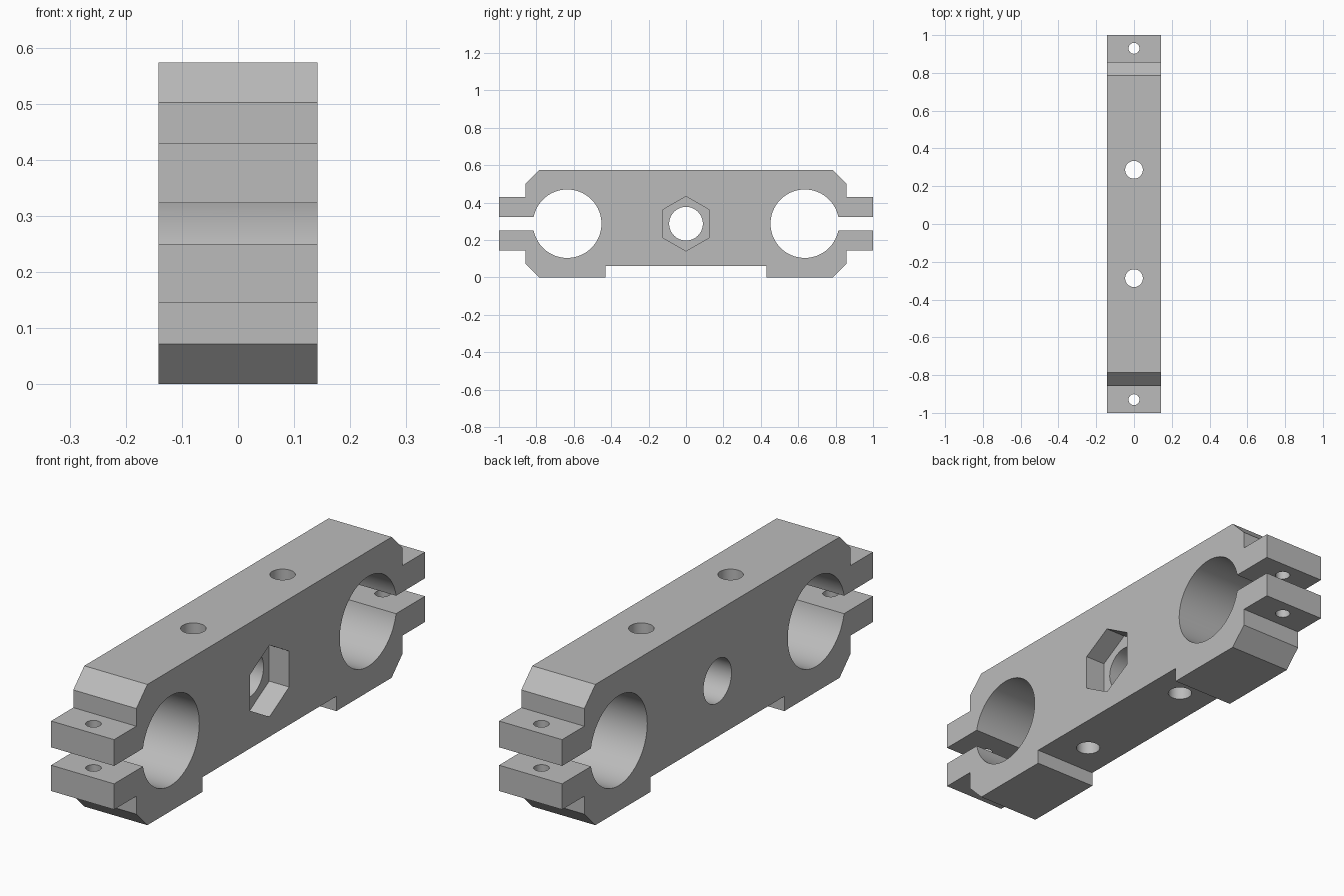
import bpy, bmesh, math
from mathutils import Matrix

cube = bpy.data.objects.get("Cube")
if cube:
    bpy.data.objects.remove(cube, do_unlink=True)

HALF_W = 0.142      # half thickness along x
MID = 0.287         # height of the bore axis
TOP = 0.573

grey = bpy.data.materials.new("plain grey")
grey.use_nodes = True
colour = (0.5, 0.5, 0.5, 1)
grey.diffuse_color = colour
grey.node_tree.nodes["Principled BSDF"].inputs["Base Color"].default_value = colour


def make_object(name, bm):
    bmesh.ops.recalc_face_normals(bm, faces=bm.faces)
    mesh = bpy.data.meshes.new(name)
    bm.to_mesh(mesh)
    bm.free()
    mesh.materials.append(grey)
    obj = bpy.data.objects.new(name, mesh)
    bpy.context.collection.objects.link(obj)
    return obj


def prism(name, radius, depth, sides, centre, axis):
    bm = bmesh.new()
    turn = Matrix.Rotation(math.pi / 2, 4, "Y") if axis == "X" else Matrix()
    spin = Matrix.Rotation(math.pi / 2, 4, "Z")  # hexagon points along y
    bmesh.ops.create_cone(bm, cap_ends=True, segments=sides, radius1=radius, radius2=radius,
                          depth=depth, matrix=Matrix.Translation(centre) @ turn @ spin)
    # vertices must lie on the y axis
    return make_object(name, bm)


# Clamp body: half of the side outline, mirrored to the other end
half = [(0.43, 0.06), (0.43, 0), (0.786, 0), (0.857, 0.072), (0.857, 0.145), (1, 0.145),
        (1, 0.25), (0.75, 0.25), (0.75, 0.323), (1, 0.323), (1, 0.43), (0.857, 0.43),
        (0.857, 0.502), (0.786, TOP)]
outline = half + [(-y, z) for y, z in reversed(half)]
bm = bmesh.new()
face = bm.faces.new([bm.verts.new((-HALF_W, y, z)) for y, z in outline])
ext = bmesh.ops.extrude_face_region(bm, geom=[face])
bmesh.ops.translate(bm, vec=(2 * HALF_W, 0, 0),
                    verts=[v for v in ext["geom"] if isinstance(v, bmesh.types.BMVert)])
body = make_object("clamp_body", bm)

# Cutters: pipe bores, centre bolt hole, nut pocket, vertical screw holes
pocket_depth = 0.09
cutters = [prism("centre_hole_cutter", 0.09, 1, 64, (0, 0, MID), "X"),
           prism("nut_pocket_cutter", 0.146, 2 * pocket_depth, 6, (HALF_W, 0, MID), "X")]
for side in (-1, 1):
    cutters += [prism("pipe_bore_cutter", 0.183, 1, 96, (0, side * 0.635, MID), "X"),
                prism("mount_hole_cutter", 0.047, 2, 48, (0, side * 0.287, MID), "Z"),
                prism("clamp_hole_cutter", 0.029, 2, 32, (0, side * 0.93, MID), "Z")]
for cutter in cutters:
    mod = body.modifiers.new(cutter.name, "BOOLEAN")
    mod.operation = "DIFFERENCE"
    mod.solver = "EXACT"
    mod.object = cutter

# Bake the cuts and drop the cutters
bpy.context.view_layer.update()
baked = bpy.data.meshes.new_from_object(body.evaluated_get(bpy.context.evaluated_depsgraph_get()))
body.modifiers.clear()
body.data = baked
baked.materials.clear()
baked.materials.append(grey)
for poly in baked.polygons:
    poly.material_index = 0
for cutter in cutters:
    bpy.data.objects.remove(cutter, do_unlink=True)

# Smooth bores, crisp edges
bpy.ops.object.select_all(action="DESELECT")
body.select_set(True)
bpy.context.view_layer.objects.active = body
bpy.ops.object.shade_smooth_by_angle(angle=math.radians(30))
